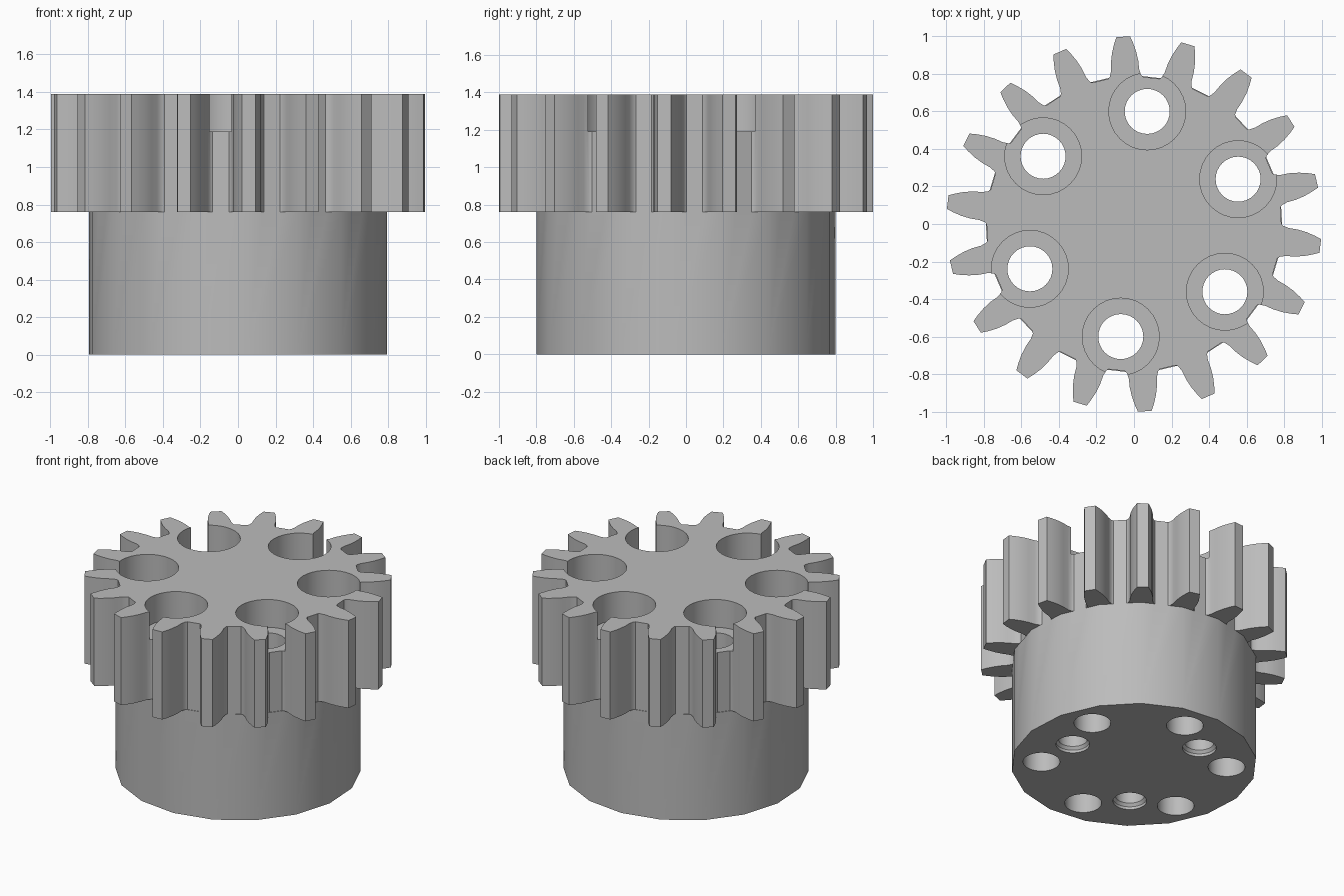
import bpy, bmesh
from math import radians, sin, cos, pi

cube = bpy.data.objects.get("Cube")
if cube:
    bpy.data.objects.remove(cube, do_unlink=True)

TEETH = 18
PHASE = 93.3          # direction of the first tooth, degrees
BASE_TOP, TOP = 0.76, 1.39

steel = bpy.data.materials.new("plain grey")
steel.use_nodes = True
grey = (0.5, 0.5, 0.5, 1)
steel.diffuse_color = grey
steel.node_tree.nodes["Principled BSDF"].inputs["Base Color"].default_value = grey


def polar(r, deg):
    return r * cos(radians(deg)), r * sin(radians(deg))


def add_object(name, bm):
    bmesh.ops.recalc_face_normals(bm, faces=bm.faces)
    mesh = bpy.data.meshes.new(name)
    bm.to_mesh(mesh)
    bm.free()
    mesh.materials.append(steel)
    obj = bpy.data.objects.new(name, mesh)
    bpy.context.collection.objects.link(obj)
    return obj


def prism(name, outline, z0, z1):
    bm = bmesh.new()
    face = bm.faces.new([bm.verts.new((x, y, z0)) for x, y in outline])
    ext = bmesh.ops.extrude_face_region(bm, geom=[face])
    verts = [v for v in ext["geom"] if isinstance(v, bmesh.types.BMVert)]
    bmesh.ops.translate(bm, verts=verts, vec=(0, 0, z1 - z0))
    return add_object(name, bm)


def turned_cutters(name, profile, ring_radius, angles, sides=32):
    """Closed turned solids, one at each angle round the axis."""
    bm = bmesh.new()
    for a in angles:
        cx, cy = polar(ring_radius, a)
        rings = []
        for r, z in profile:
            rings.append([bm.verts.new((cx + r * cos(2 * pi * i / sides),
                                        cy + r * sin(2 * pi * i / sides), z))
                          for i in range(sides)])
        for lo, hi in zip(rings, rings[1:]):
            for i in range(sides):
                j = (i + 1) % sides
                bm.faces.new((lo[i], lo[j], hi[j], hi[i]))
        bm.faces.new(rings[0][::-1])
        bm.faces.new(rings[-1])
    obj = add_object(name, bm)
    obj.hide_render = True
    return obj


def combine(target, other, operation):
    mod = target.modifiers.new(operation, 'BOOLEAN')
    mod.operation, mod.solver, mod.object = operation, 'EXACT', other
    bpy.context.view_layer.objects.active = target
    bpy.ops.object.modifier_apply(modifier=mod.name)
    bpy.data.objects.remove(other, do_unlink=True)


# Toothed upper section: half a tooth as (radius, degrees from its centre)
flank = [(0.785, 6.8), (0.795, 6.0), (0.825, 5.2), (0.87, 4.8),
         (0.92, 4.0), (0.965, 3.0), (1.0, 2.1)]
outline = []
for t in range(TEETH):
    mid = PHASE + t * 360 / TEETH
    outline += [polar(r, mid - a) for r, a in flank]
    outline += [polar(r, mid + a) for r, a in reversed(flank)]
gear = prism("gear_body", outline, BASE_TOP, TOP)

# Round lower hub
hub = prism("hub", [polar(0.8, PHASE + t * 360 / TEETH) for t in range(TEETH)],
            0, BASE_TOP)
combine(gear, hub, 'UNION')

# Six counterbored bolt holes, right through
bolts = turned_cutters("bolt_holes", [(0.12, -0.1), (0.12, 1.19), (0.205, 1.19), (0.205, 1.5)],
                       0.604, [23.3 + 60 * i for i in range(6)])
combine(gear, bolts, 'DIFFERENCE')

# Three blind holes with a small lead-in underneath
pins = turned_cutters("pin_holes", [(0.11, -0.1), (0.11, 0.02), (0.095, 0.04), (0.095, 0.4)],
                      0.477, [113.3 + 120 * i for i in range(3)])
combine(gear, pins, 'DIFFERENCE')

# Smooth curved walls, crisp edges
bpy.ops.object.select_all(action='DESELECT')
gear.select_set(True)
bpy.context.view_layer.objects.active = gear
bpy.ops.object.shade_smooth_by_angle(angle=radians(30))
